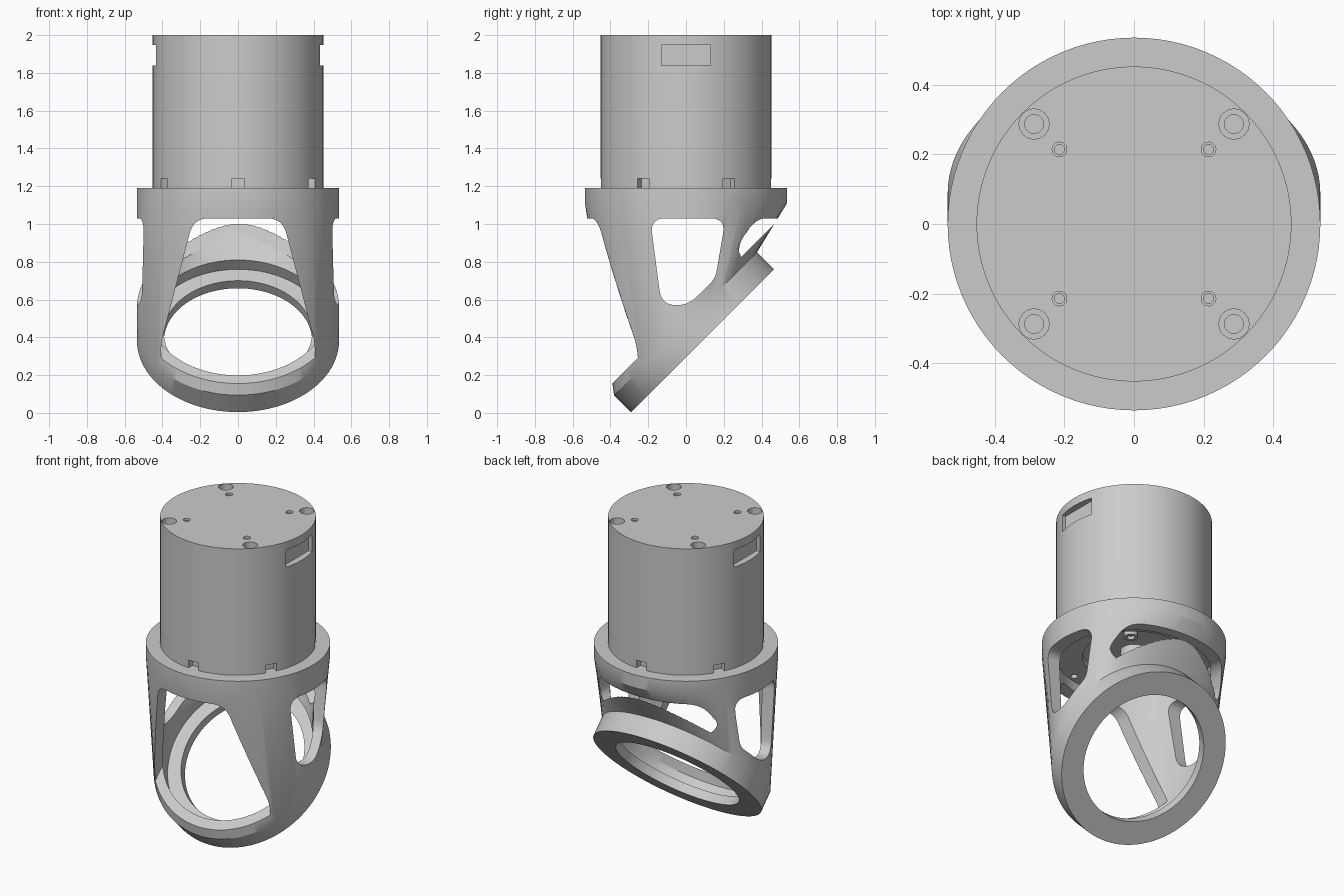
import bpy, bmesh, math
from mathutils import Vector, Matrix

if "Cube" in bpy.data.objects:
    bpy.data.objects.remove(bpy.data.objects["Cube"])

S = math.sqrt(0.5)
RING_C = Vector((0, 0.0875, 0.3825))   # centre of the lower face of the 45 degree ring
RING_N = Vector((0, -S, S))            # its axis


def finish(name, bm):
    bmesh.ops.recalc_face_normals(bm, faces=bm.faces)
    me = bpy.data.meshes.new(name)
    bm.to_mesh(me)
    bm.free()
    ob = bpy.data.objects.new(name, me)
    bpy.context.collection.objects.link(ob)
    return ob


def loft(name, rings, x=0, y=0, n=96):
    """Solid through circles given as (tilted, radius, height along axis)."""
    bm = bmesh.new()
    loops = []
    for tilted, r, h in rings:
        loop = []
        for i in range(n):
            a = 2 * math.pi * i / n
            c, s = r * math.cos(a), r * math.sin(a)
            p = RING_C + RING_N * h + Vector((c, s * S, s * S)) if tilted else Vector((x + c, y + s, h))
            loop.append(bm.verts.new(p))
        loops.append(loop)
    for a, b in zip(loops, loops[1:]):
        for i in range(n):
            j = (i + 1) % n
            bm.faces.new((a[i], a[j], b[j], b[i]))
    bm.faces.new(loops[0][::-1])
    bm.faces.new(loops[-1])
    return finish(name, bm)


def rounded(corners, steps=7):
    """Polygon with softened corners from (u, v, radius)."""
    out = []
    for i, (u, v, r) in enumerate(corners):
        p = Vector((u, v))
        a = Vector(corners[i - 1][:2]) - p
        b = Vector(corners[(i + 1) % len(corners)][:2]) - p
        a, b = p + a.normalized() * r, p + b.normalized() * r
        for k in range(steps + 1):
            t = k / steps
            out.append(a * (1 - t) ** 2 + p * 2 * t * (1 - t) + b * t * t)
    return out


def window(name, corners, axis, lo, hi, plane_h=None):
    """Prism cutter along x or y, optionally kept only above a plane parallel to the ring."""
    bm = bmesh.new()
    pts = rounded(corners)
    ends = [[bm.verts.new((w, p.x, p.y) if axis == 'x' else (p.x, w, p.y)) for p in pts] for w in (lo, hi)]
    n = len(pts)
    for i in range(n):
        j = (i + 1) % n
        bm.faces.new((ends[0][i], ends[0][j], ends[1][j], ends[1][i]))
    bm.faces.new(ends[0][::-1])
    bm.faces.new(ends[1])
    if plane_h is not None:
        bmesh.ops.bisect_plane(bm, geom=bm.verts[:] + bm.edges[:] + bm.faces[:],
                               plane_co=RING_C + RING_N * plane_h, plane_no=RING_N, clear_inner=True)
        bmesh.ops.holes_fill(bm, edges=[e for e in bm.edges if e.is_boundary])
    return finish(name, bm)


def box(name, centre, size, angle=0):
    bm = bmesh.new()
    m = Matrix.Rotation(angle, 4, 'Z') @ Matrix.Translation(centre) @ Matrix.Diagonal((*size, 1))
    bmesh.ops.create_cube(bm, size=1, matrix=m)
    return finish(name, bm)


def cut(ob, cutters):
    bpy.context.view_layer.objects.active = ob
    for c in cutters:
        m = ob.modifiers.new("cut", 'BOOLEAN')
        m.operation, m.solver, m.object = 'DIFFERENCE', 'EXACT', c
        bpy.ops.object.modifier_apply(modifier=m.name)
        bpy.data.objects.remove(c)


def smooth(ob):
    bpy.ops.object.select_all(action='DESELECT')
    ob.select_set(True)
    bpy.context.view_layer.objects.active = ob
    bpy.ops.object.shade_smooth_by_angle(angle=math.radians(30))


QUADS = [(1, 1), (-1, 1), (-1, -1), (1, -1)]

# Cage: tilted ring lofted up into a flat flange, hollowed and windowed
cage = loft("cage", [(1, 0.535, 0), (1, 0.535, 0.127), (0, 0.535, 1.11), (0, 0.535, 1.19)])
cut(cage, [
    loft("hollow", [(1, 0.392, -0.1), (1, 0.392, 0.057), (1, 0.477, 0.057), (1, 0.477, 0.127), (0, 0.45, 1.10)]),
    window("front_window", [(-0.235, 1.03, 0.08), (0.235, 1.03, 0.08), (0.41, 0.36, 0.06), (0.39, -0.1, 0),
                            (-0.39, -0.1, 0), (-0.41, 0.36, 0.06)], 'y', -0.9, 0, 0.177),
    window("back_window", [(-0.36, 1.03, 0.07), (0.36, 1.03, 0.07), (0.43, 0.87, 0.06), (0.33, 0.78, 0.03),
                           (-0.33, 0.78, 0.03), (-0.43, 0.87, 0.06)], 'y', 0.15, 0.9, 0.168),
    window("side_window", [(-0.19, 1.03, 0.08), (0.21, 1.03, 0.08), (0.155, 0.71, 0.04),
                           (0.01, 0.57, 0.06), (-0.13, 0.57, 0.08)], 'x', -0.9, 0.9),
])

# Underside details of the flange plate
plate_cuts = [loft("round_recess", [(0, 0.30, 1.08), (0, 0.30, 1.14)])]
for k in range(6):
    a = math.radians(-73 + 60 * k)
    plate_cuts.append(loft("plate_hole", [(0, 0.02, 1.08), (0, 0.02, 1.14)],
                           0.415 * math.cos(a), 0.415 * math.sin(a), 20))
cut(cage, plate_cuts)
smooth(cage)

hub = loft("centre_hub", [(0, 0.08, 1.15), (0, 0.08, 1.09)], n=40)
cut(hub, [loft("hub_bore", [(0, 0.045, 1.05), (0, 0.045, 1.12)], n=32)])
smooth(hub)
for sx, sy in QUADS:
    boss = loft("plate_boss", [(0, 0.04, 1.15), (0, 0.04, 1.11)], 0.15 * sx, 0.15 * sy, 28)
    cut(boss, [loft("boss_bore", [(0, 0.022, 1.05), (0, 0.022, 1.13)], 0.15 * sx, 0.15 * sy, 20)])
    smooth(boss)

# Cylindrical housing with screw holes, side pockets and foot notches
housing = loft("housing", [(0, 0.452, 1.15), (0, 0.452, 2.0)], n=128)
cutters = []
for sx, sy in QUADS:
    cutters.append(loft("screw_hole", [(0, 0.027, 1.8), (0, 0.027, 1.955), (0, 0.043, 1.955), (0, 0.043, 2.05)],
                        0.287 * sx, 0.287 * sy, 32))
    cutters.append(loft("pin_hole", [(0, 0.014, 1.9), (0, 0.014, 1.985), (0, 0.021, 1.985), (0, 0.021, 2.05)],
                        0.214 * sx, 0.214 * sy, 24))
for s in (-1, 1):
    cutters.append(box("side_pocket", (0.51 * s, 0, 1.893), (0.2, 0.26, 0.11)))
for k in range(6):
    cutters.append(box("foot_notch", (0.51, 0, 1.20), (0.2, 0.07, 0.08), math.radians(30 + 60 * k)))
cut(housing, cutters)
smooth(housing)
